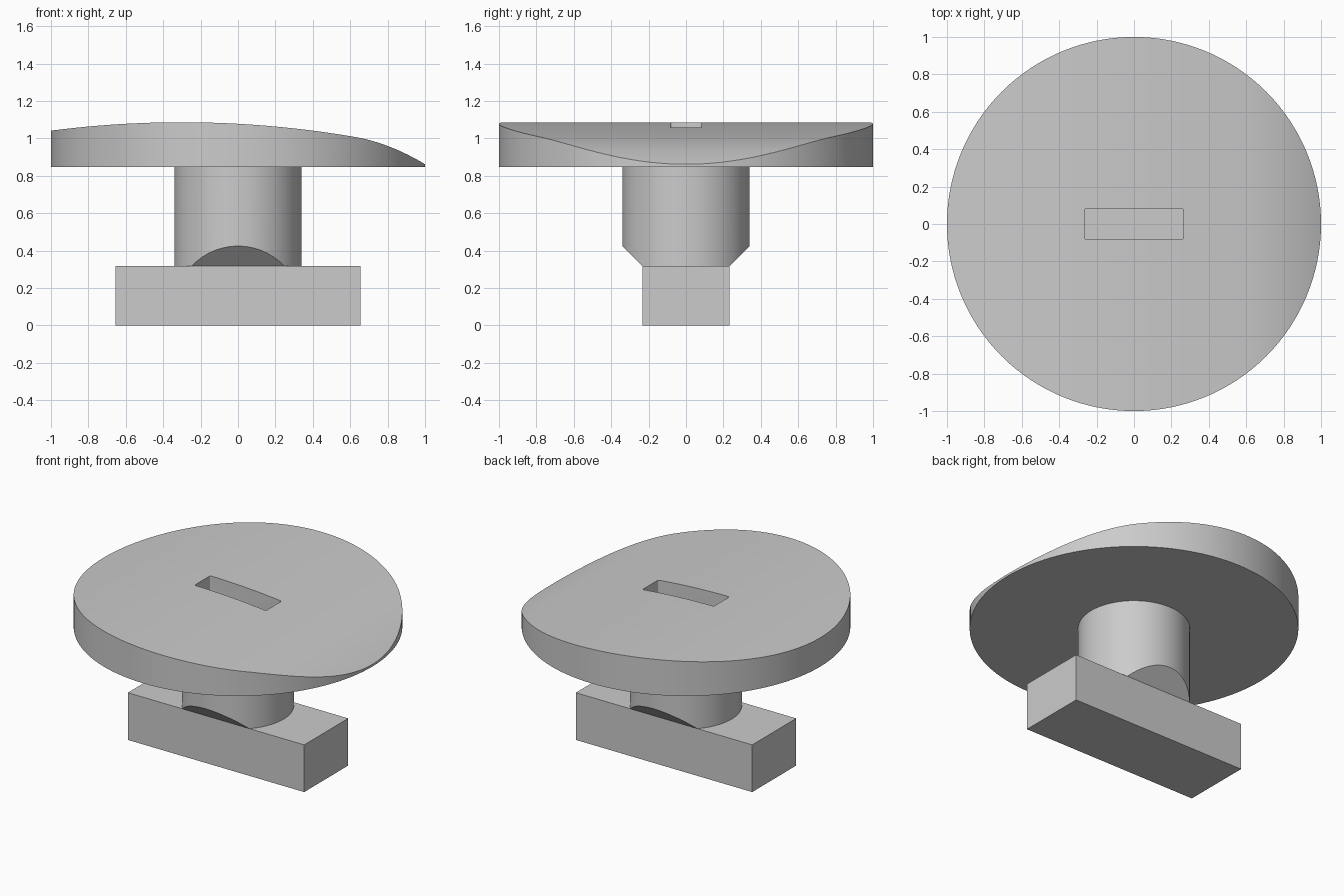
import bpy
import bmesh
from math import radians
from mathutils import Matrix

cube = bpy.data.objects.get("Cube")
if cube:
    bpy.data.objects.remove(cube, do_unlink=True)

grey = bpy.data.materials.new("plain grey")
grey.use_nodes = True
colour = (0.6, 0.6, 0.6, 1)
grey.diffuse_color = colour
grey.node_tree.nodes["Principled BSDF"].inputs["Base Color"].default_value = colour

BASE_TOP = 0.317
DISC_BOTTOM = 0.847
HALF_DEPTH = 0.233
SIDES = 128


def make_object(name, bm):
    bmesh.ops.recalc_face_normals(bm, faces=bm.faces)
    mesh = bpy.data.meshes.new(name)
    bm.to_mesh(mesh)
    bm.free()
    mesh.materials.append(grey)
    obj = bpy.data.objects.new(name, mesh)
    bpy.context.collection.objects.link(obj)
    return obj


def box(width, depth, low, high):
    bm = bmesh.new()
    place = Matrix.Translation((0, 0, (low + high) / 2)) @ Matrix.Diagonal((width, depth, high - low, 1))
    bmesh.ops.create_cube(bm, size=1, matrix=place)
    return bm


def cylinder(radius, low, high):
    bm = bmesh.new()
    bmesh.ops.create_cone(bm, cap_ends=True, segments=SIDES, radius1=radius, radius2=radius,
                          depth=high - low, matrix=Matrix.Translation((0, 0, (low + high) / 2)))
    return bm


def select_only(obj):
    bpy.ops.object.select_all(action="DESELECT")
    obj.select_set(True)
    bpy.context.view_layer.objects.active = obj


def smooth(obj):
    select_only(obj)
    bpy.ops.object.shade_smooth_by_angle(angle=radians(25))


def crown_height(x):
    # Shallow arc that rolls into a tighter arc on the low side
    d = max(0, x - 0.62)
    s = min(x, 0.62) + 0.3
    return 1.086 - s * s / 10.9 - 0.17 * d - 0.57 * d * d


# Rectangular foot
make_object("foot_block", box(1.31, HALF_DEPTH * 2, 0, BASE_TOP))

# Round stem, chamfered front and back to meet the foot
bm = cylinder(0.34, BASE_TOP, DISC_BOTTOM)
for side in (1, -1):
    cut = bmesh.ops.bisect_plane(bm, geom=bm.verts[:] + bm.edges[:] + bm.faces[:],
                                 plane_co=(0, side * HALF_DEPTH, BASE_TOP),
                                 plane_no=(0, side, -1), clear_outer=True)
    rim = [e for e in cut["geom_cut"] if isinstance(e, bmesh.types.BMEdge)]
    bmesh.ops.holes_fill(bm, edges=[e for e in rim if e.is_boundary], sides=0)
smooth(make_object("stem", bm))

# Disc with its top split into strips and curved along x
bm = cylinder(1, DISC_BOTTOM, 1.2)
top_verts = [v for v in bm.verts if v.co.z > 1]
for x in sorted({round(v.co.x, 5) for v in top_verts}):
    if abs(x) < 0.9999:
        faces = [f for f in bm.faces if f.calc_center_median().z > 1.19]
        edges = {e for f in faces for e in f.edges}
        verts = {v for f in faces for v in f.verts}
        bmesh.ops.bisect_plane(bm, geom=list(verts) + list(edges) + faces, dist=0.0001,
                               plane_co=(x, 0, 0), plane_no=(1, 0, 0))
for v in bm.verts:
    if v.co.z > 1:
        v.co.z = crown_height(v.co.x)
disc = make_object("crowned_disc", bm)

# Slot cut into the disc
bm = box(0.53, 0.166, 0.87, 1.3)
upright = [e for e in bm.edges if abs(e.verts[0].co.z - e.verts[1].co.z) > 0.1]
bmesh.ops.bevel(bm, geom=upright, offset=0.01, segments=3, affect="EDGES", profile=0.5)
cutter = make_object("slot_cutter", bm)
cutter.hide_render = True
slot = disc.modifiers.new("slot", "BOOLEAN")
slot.operation = "DIFFERENCE"
slot.solver = "EXACT"
slot.object = cutter
select_only(disc)
bpy.ops.object.modifier_apply(modifier=slot.name)
bpy.data.objects.remove(cutter, do_unlink=True)
smooth(disc)
